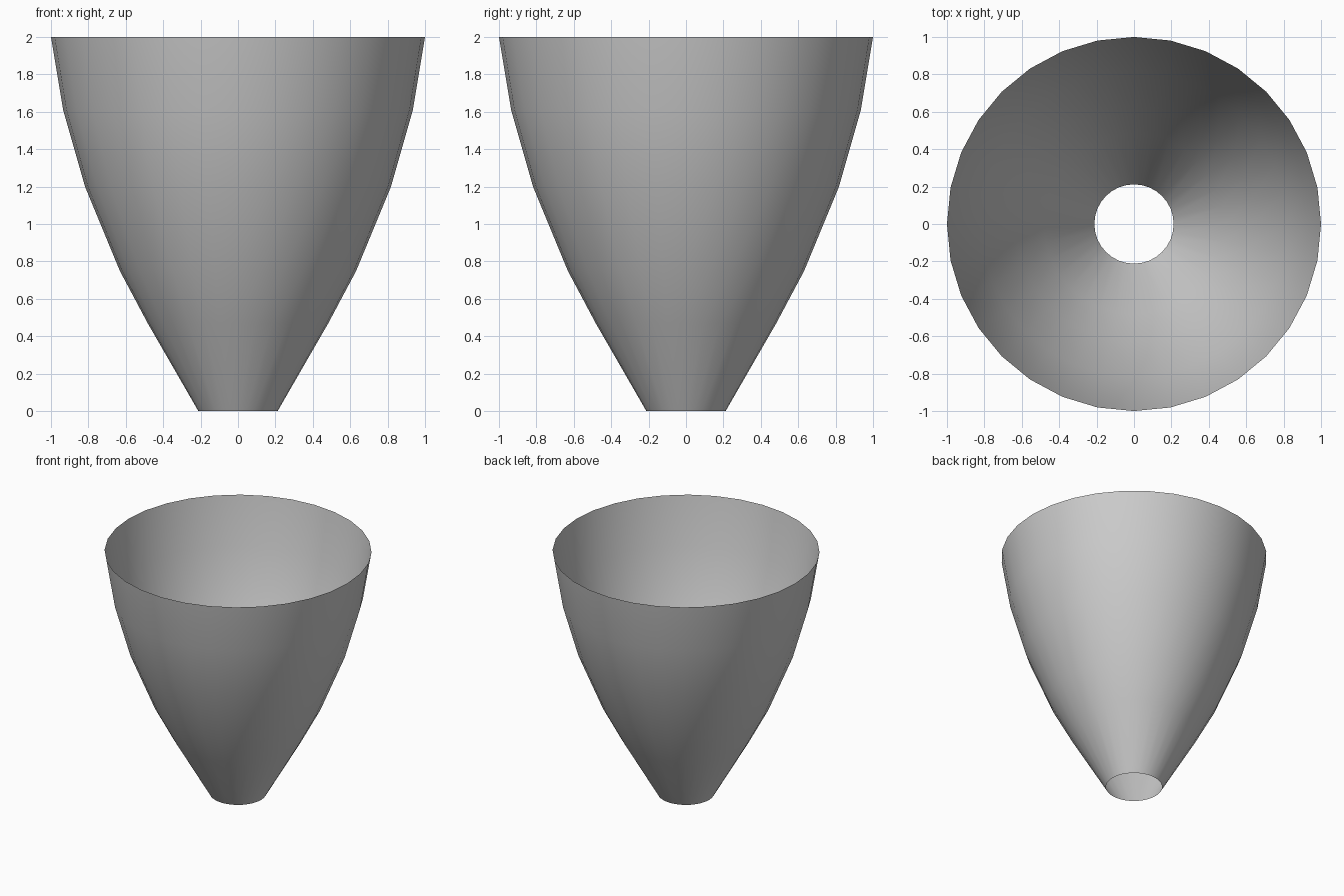
import bpy, bmesh, math

if "Cube" in bpy.data.objects:
    bpy.data.objects.remove(bpy.data.objects["Cube"])

SIDES = 32
# Radius and height of each ring, bottom to top
PROFILE = [(0.212, 0.0), (0.483, 0.47), (0.632, 0.75),
           (0.818, 1.2), (0.935, 1.61), (1.0, 2.0)]

# Open, single-walled flared cup
bm = bmesh.new()
rings = []
for r, z in PROFILE:
    rings.append([bm.verts.new((r * math.cos(2 * math.pi * i / SIDES),
                                r * math.sin(2 * math.pi * i / SIDES), z))
                  for i in range(SIDES)])
for low, high in zip(rings, rings[1:]):
    for i in range(SIDES):
        j = (i + 1) % SIDES
        face = bm.faces.new((low[i], low[j], high[j], high[i]))
        face.smooth = True

mesh = bpy.data.meshes.new("cup_shell")
bm.to_mesh(mesh)
bm.free()
cup = bpy.data.objects.new("cup_shell", mesh)
bpy.context.collection.objects.link(cup)
